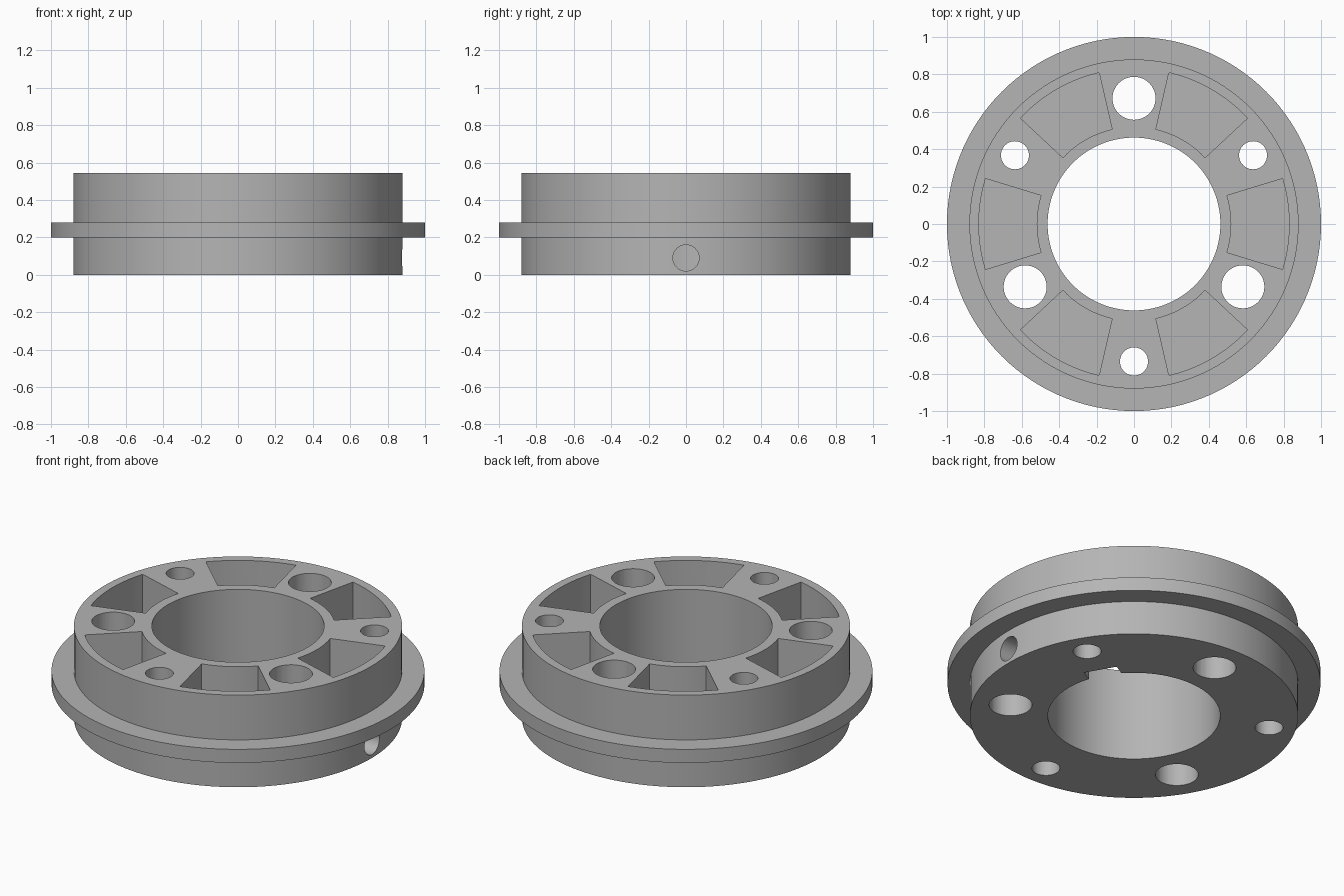
import bpy, bmesh, math
from mathutils import Matrix

cube = bpy.data.objects.get("Cube")
if cube:
    bpy.data.objects.remove(cube)

HEIGHT, BORE, BODY, FLANGE = 0.545, 0.462, 0.88, 1.0
FLOOR = 0.2  # pocket floor

grey = bpy.data.materials.new("machined_grey")
grey.use_nodes = True
colour = (0.46, 0.46, 0.46, 1)
grey.diffuse_color = colour
grey.node_tree.nodes["Principled BSDF"].inputs["Base Color"].default_value = colour


def finish(name, bm):
    bmesh.ops.recalc_face_normals(bm, faces=bm.faces)
    mesh = bpy.data.meshes.new(name)
    bm.to_mesh(mesh)
    bm.free()
    mesh.materials.append(grey)
    obj = bpy.data.objects.new(name, mesh)
    bpy.context.collection.objects.link(obj)
    return obj


def lathe(name, profile, steps=120):
    """Turn a closed (radius, z) profile into a ring."""
    bm = bmesh.new()
    rings = []
    for i in range(steps):
        a = math.tau * i / steps
        rings.append([bm.verts.new((r * math.cos(a), r * math.sin(a), z)) for r, z in profile])
    for i, ring in enumerate(rings):
        after = rings[(i + 1) % steps]
        for j in range(len(profile)):
            k = (j + 1) % len(profile)
            bm.faces.new((ring[j], after[j], after[k], ring[k]))
    return finish(name, bm)


def prism(name, outline, low, high, transform=Matrix()):
    """Extrude a flat outline between two heights."""
    bm = bmesh.new()
    base = bm.faces.new([bm.verts.new((x, y, low)) for x, y in outline])
    top = bmesh.ops.extrude_face_region(bm, geom=[base])["geom"]
    verts = [v for v in top if isinstance(v, bmesh.types.BMVert)]
    bmesh.ops.translate(bm, verts=verts, vec=(0, 0, high - low))
    bmesh.ops.transform(bm, matrix=transform, verts=bm.verts)
    return finish(name, bm)


def arc(radius, start, end, steps):
    angles = [math.radians(start + (end - start) * i / steps) for i in range(steps + 1)]
    return [(radius * math.cos(a), radius * math.sin(a)) for a in angles]


def turned(degrees):
    return Matrix.Rotation(math.radians(degrees), 4, "Z")


# Turned body with its flange and bore
hub = lathe("flanged_hub", [
    (BORE, 0), (BODY, 0), (BODY, 0.2), (FLANGE, 0.2),
    (FLANGE, 0.28), (BODY, 0.28), (BODY, HEIGHT), (BORE, HEIGHT)])

cutters = []

# Six blind pockets in the top
pocket = arc(0.83, -17, 17, 10) + arc(0.52, 17, -17, 10)
for i in range(6):
    cutters.append(prism("pocket_cutter", pocket, FLOOR, HEIGHT + 0.1, turned(60 * i)))

# Alternating large and small through holes
for i in range(3):
    for distance, radius, angle in ((0.672, 0.115, 90), (0.735, 0.075, 30)):
        move = turned(angle + 120 * i) @ Matrix.Translation((distance, 0, 0))
        cutters.append(prism("bolt_hole_cutter", arc(radius, 0, 352.5, 47), -0.1, HEIGHT + 0.1, move))

# Radial set screw hole
sideways = Matrix.Translation((0, 0, 0.09)) @ Matrix.Rotation(math.pi / 2, 4, "Y")
cutters.append(prism("screw_hole_cutter", arc(0.07, 0, 352.5, 47), 0.4, 1.1, sideways))

# Blind keyway in the lower bore
key = [(0.4, -0.093), (0.527, -0.093), (0.527, 0.093), (0.4, 0.093)]
cutters.append(prism("keyway_cutter", key, -0.1, FLOOR, turned(30)))

# Cut everything, then drop the cutters
for cutter in cutters:
    cutter.hide_render = True
    cut = hub.modifiers.new(cutter.name, "BOOLEAN")
    cut.operation = "DIFFERENCE"
    cut.solver = "EXACT"
    cut.object = cutter
graph = bpy.context.evaluated_depsgraph_get()
result = bpy.data.meshes.new_from_object(hub.evaluated_get(graph))
hub.modifiers.clear()
hub.data = result
hub.data.materials.clear()
hub.data.materials.append(grey)
for face in hub.data.polygons:
    face.material_index = 0
for cutter in cutters:
    bpy.data.objects.remove(cutter)

# Smooth walls with crisp edges
bpy.ops.object.select_all(action="DESELECT")
hub.select_set(True)
bpy.context.view_layer.objects.active = hub
bpy.ops.object.shade_smooth_by_angle(angle=math.radians(30))
